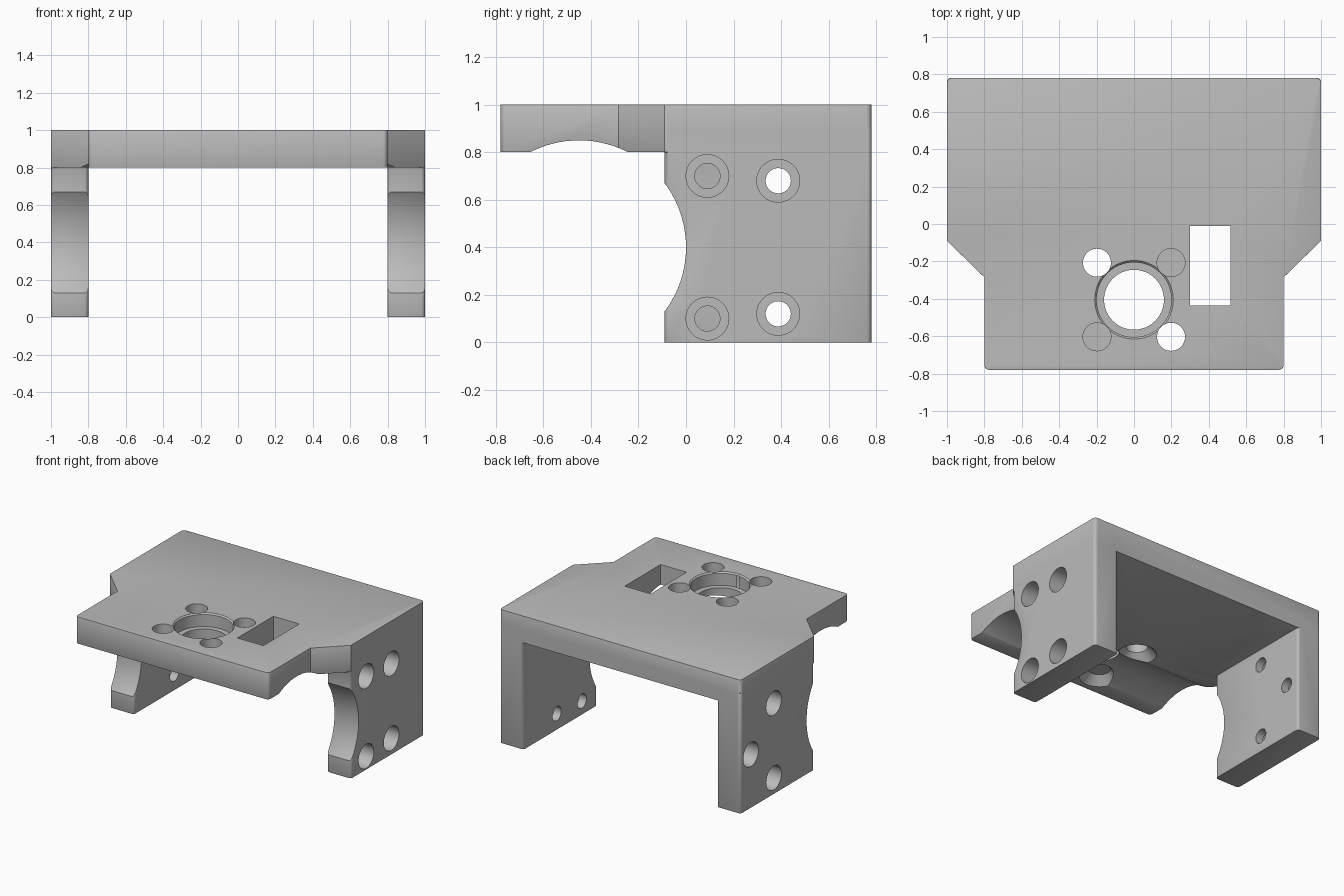
import bpy, bmesh, math
from mathutils import Matrix, Vector

if "Cube" in bpy.data.objects:
    bpy.data.objects.remove(bpy.data.objects["Cube"])

grey = bpy.data.materials.new("plain grey")
grey.diffuse_color = (0.5, 0.5, 0.5, 1)
grey.use_nodes = True
grey.node_tree.nodes["Principled BSDF"].inputs["Base Color"].default_value = grey.diffuse_color


def finish(bm, name, helper=False):
    bmesh.ops.recalc_face_normals(bm, faces=bm.faces)
    me = bpy.data.meshes.new(name)
    bm.to_mesh(me)
    bm.free()
    me.materials.append(grey)
    ob = bpy.data.objects.new(name, me)
    bpy.context.collection.objects.link(ob)
    if helper:
        ob.hide_render = True
        ob.hide_viewport = True
    return ob


def prism(name, outline, z0, z1, corner=0.0, helper=False):
    """Extrude a plan outline upward and round its right-angled upright edges."""
    bm = bmesh.new()
    base = bm.faces.new([bm.verts.new((x, y, z0)) for x, y in outline])
    new = bmesh.ops.extrude_face_region(bm, geom=[base])["geom"]
    for v in new:
        if isinstance(v, bmesh.types.BMVert):
            v.co.z = z1
    bmesh.ops.recalc_face_normals(bm, faces=bm.faces)
    if corner:
        upright = [e for e in bm.edges
                   if abs(e.verts[0].co.z - e.verts[1].co.z) > 0.01
                   and e.calc_face_angle() > math.radians(60)]
        bmesh.ops.bevel(bm, geom=upright, offset=corner, segments=4,
                        profile=0.5, affect='EDGES')
    return finish(bm, name, helper)


def cutter(name, r1, r2, start, end, sides=48):
    """Round cutter running from start to end, radius r1 to r2."""
    a, b = Vector(start), Vector(end)
    d = b - a
    bm = bmesh.new()
    bmesh.ops.create_cone(
        bm, cap_ends=True, segments=sides, radius1=r1, radius2=r2, depth=d.length,
        matrix=Matrix.Translation((a + b) / 2) @ d.to_track_quat('Z', 'Y').to_matrix().to_4x4())
    return finish(bm, name, True)


def boolean(target, other, op):
    m = target.modifiers.new(other.name, 'BOOLEAN')
    m.operation, m.object, m.solver = op, other, 'EXACT'


# Top plate, wide at the back and narrower at the front
half = [(1, 0.78), (1, -0.09), (0.8, -0.285), (0.8, -0.78)]
plate = prism("bracket_body", half + [(-x, y) for x, y in reversed(half)], 0.8, 1.0, 0.025)

# Side legs, joined to the plate
for s, side in ((1, "right"), (-1, "left")):
    leg = prism(side + "_leg", [(s * 0.8, -0.09), (s, -0.09), (s, 0.78), (s * 0.8, 0.78)],
                0.0, 0.9, 0.02, True)
    boolean(plate, leg, 'UNION')

# Curved scoop through the front of both legs
boolean(plate, cutter("leg_scoop", 0.45, 0.45, (-1.2, -0.45, 0.4), (1.2, -0.45, 0.4), 96), 'DIFFERENCE')

# Softened outer edges
bev = plate.modifiers.new("edge_softening", 'BEVEL')
bev.width, bev.segments = 0.008, 2
bev.limit_method, bev.angle_limit = 'ANGLE', math.radians(50)

cuts = []
# Stepped centre hole
cuts.append(cutter("centre_bore", 0.16, 0.16, (0, -0.405, 0.7), (0, -0.405, 1.1), 64))
cuts.append(cutter("centre_recess", 0.2, 0.2, (0, -0.405, 0.9), (0, -0.405, 1.1), 64))
cuts.append(cutter("centre_rim", 0.195, 0.215, (0, -0.405, 0.985), (0, -0.405, 1.005), 64))

# Four screw holes, countersunk from below
for x in (-0.198, 0.198):
    for y in (-0.207, -0.603):
        cuts.append(cutter("plate_hole", 0.075, 0.075, (x, y, 0.7), (x, y, 1.1)))
        cuts.append(cutter("plate_countersink", 0.14, 0.075, (x, y, 0.795), (x, y, 0.86)))

# Rectangular slot
cuts.append(prism("slot", [(0.3, -0.435), (0.515, -0.435), (0.515, -0.01), (0.3, -0.01)],
                  0.7, 1.1, 0, True))

# Counterbored holes in the legs
right_holes = [(0.09, 0.7), (0.09, 0.1), (0.388, 0.68), (0.388, 0.12)]
left_holes = [(0.388, 0.68), (0.388, 0.12), (0.66, 0.4)]
for s, holes in ((1, right_holes), (-1, left_holes)):
    for y, z in holes:
        cuts.append(cutter("leg_hole", 0.053, 0.053, (s * 0.7, y, z), (s * 1.1, y, z)))
        cuts.append(cutter("leg_recess", 0.09, 0.09, (s * 0.86, y, z), (s * 1.1, y, z)))

for c in cuts:
    boolean(plate, c, 'DIFFERENCE')

# Bake the modifiers and drop the helpers
bpy.context.view_layer.update()
dg = bpy.context.evaluated_depsgraph_get()
done = bpy.data.meshes.new_from_object(plate.evaluated_get(dg))
plate.modifiers.clear()
plate.data = done
for ob in list(bpy.data.objects):
    if ob is not plate and ob.hide_render:
        bpy.data.objects.remove(ob)

bpy.context.view_layer.objects.active = plate
plate.select_set(True)
bpy.ops.object.shade_smooth_by_angle(angle=math.radians(30))
